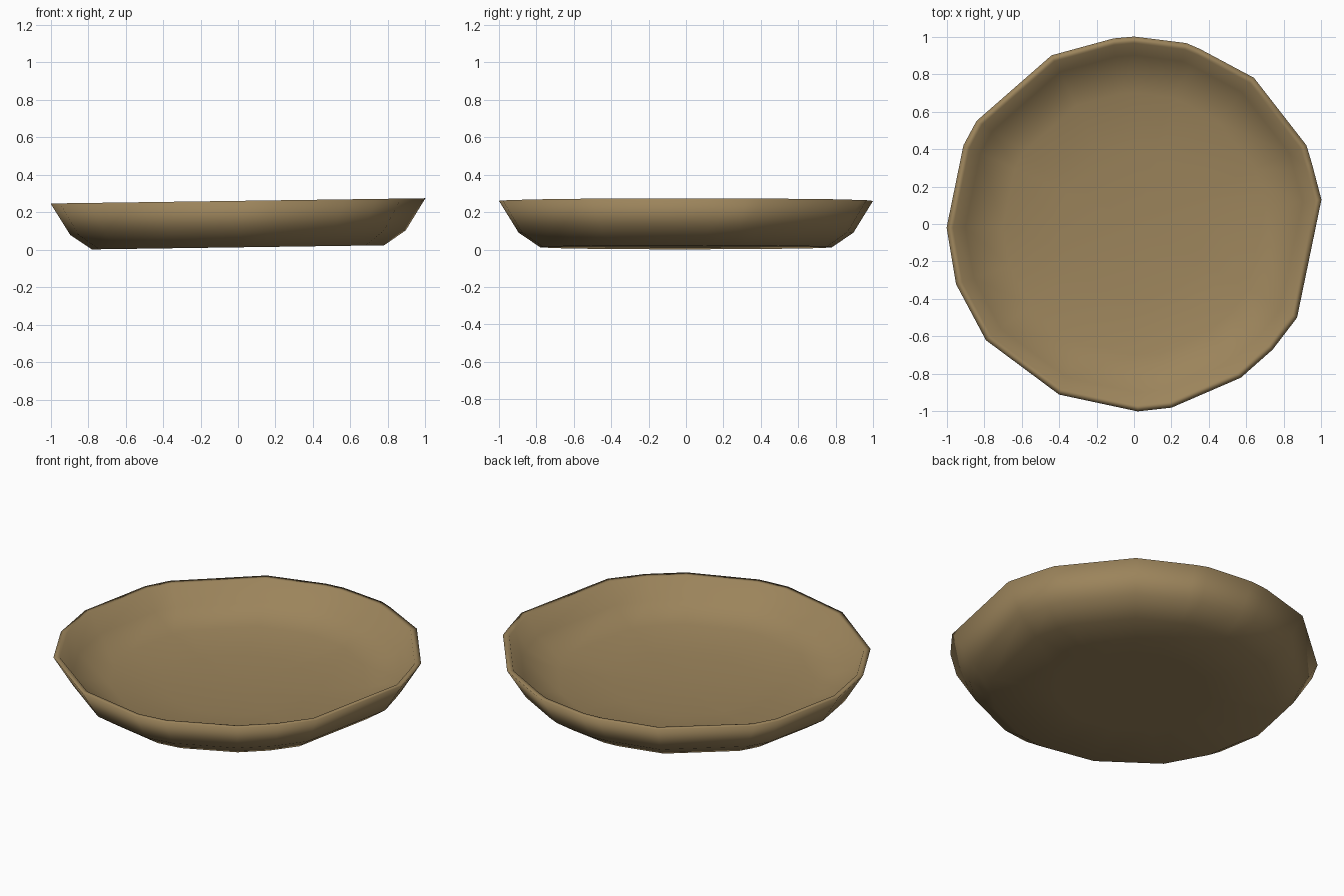
import bpy
import bmesh

cube = bpy.data.objects.get("Cube")
if cube:
    bpy.data.objects.remove(cube)

# Hand-shaped, uneven rim outline
OUTLINE = [(0, 1), (-.11, .99), (-.44, .9), (-.84, .55), (-.91, .42), (-1, -.02),
           (-.95, -.32), (-.79, -.62), (-.4, -.91), (.02, -1), (.2, -.98),
           (.57, -.82), (.74, -.67), (.87, -.5), (1, .13), (.95, .32),
           (.92, .42), (.64, .78), (.35, .935), (.28, .965)]

# (scale, height) from the underside, over the lip, to the floor
PROFILE = [(.4, .015), (.78, .012), (.895, .09), (1, .26), (.965, .258),
           (.9, .145), (.7, .09), (.4, .06)]

clay = bpy.data.materials.new("brown clay")
clay.use_nodes = True
colour = (.33, .23, .105, 1)
clay.diffuse_color = colour
bsdf = clay.node_tree.nodes["Principled BSDF"]
bsdf.inputs["Base Color"].default_value = colour
bsdf.inputs["Roughness"].default_value = .9


def tilt(x, z):
    """The dish leans up slightly towards its left."""
    return z + .014 * x


# Dish shell: stacked copies of the outline joined into one skin
bm = bmesh.new()
rings = [[bm.verts.new((x * s, y * s, tilt(x * s, z))) for x, y in OUTLINE]
         for s, z in PROFILE]
count = len(OUTLINE)
for low, high in zip(rings, rings[1:]):
    for i in range(count):
        j = (i + 1) % count
        bm.faces.new((low[i], low[j], high[j], high[i]))

# Close the underside and the floor at the middle
for ring, z in ((rings[0], .015), (rings[-1], .052)):
    middle = bm.verts.new((0, 0, z))
    for i in range(count):
        bm.faces.new((ring[i], ring[(i + 1) % count], middle))

bmesh.ops.recalc_face_normals(bm, faces=bm.faces)
for face in bm.faces:
    face.smooth = True
mesh = bpy.data.meshes.new("dish")
bm.to_mesh(mesh)
bm.free()
mesh.materials.append(clay)
dish = bpy.data.objects.new("dish", mesh)
bpy.context.collection.objects.link(dish)
